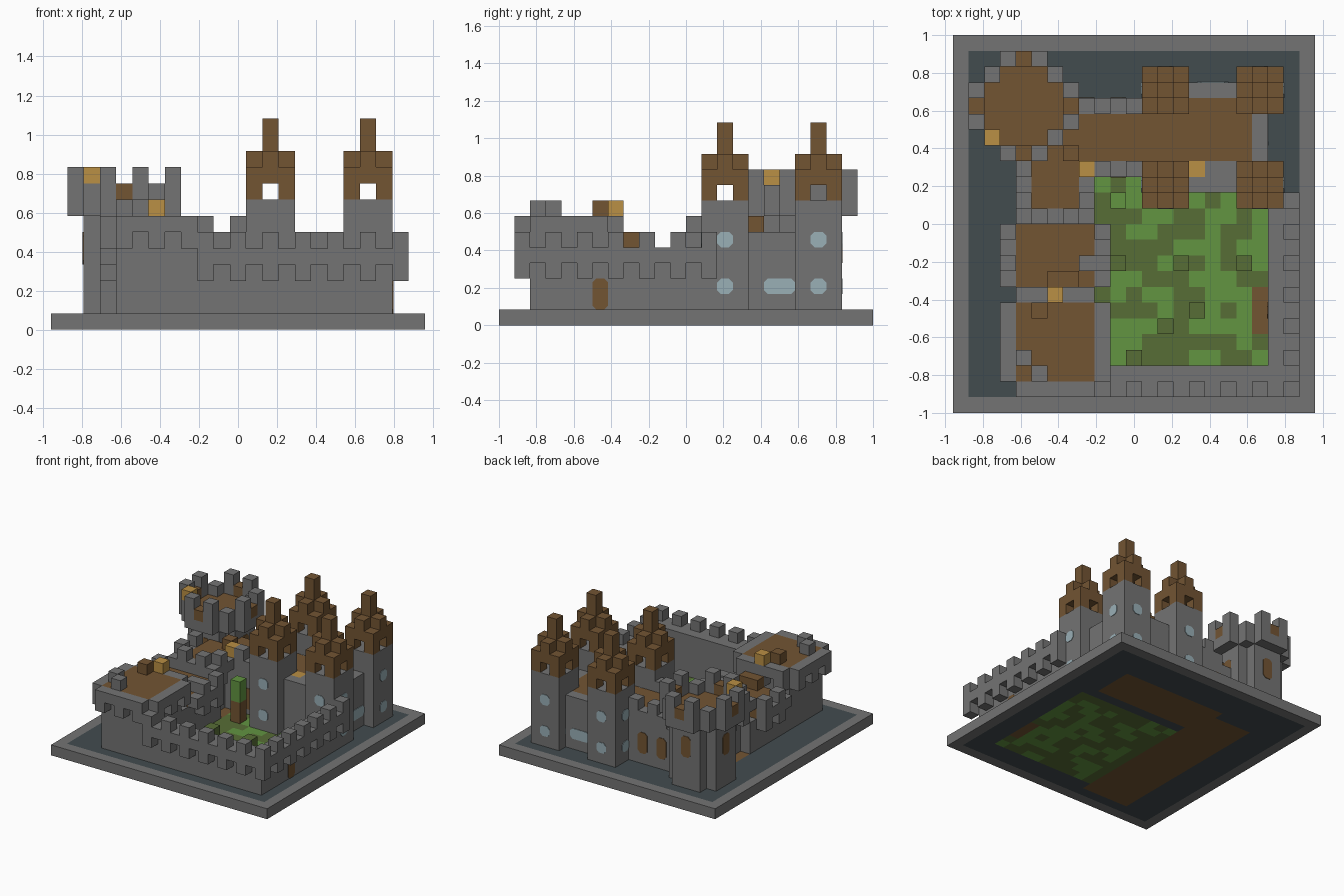
import bpy, bmesh, math
from mathutils import Vector

old = bpy.data.objects.get("Cube")
if old:
    bpy.data.objects.remove(old, do_unlink=True)

U = 1 / 12                       # block size
CENTRE = Vector((11.5, 12, 0))

COLOURS = {
    "stone": (115, 115, 115), "slate": (68, 77, 80), "wood": (114, 85, 54),
    "gold": (184, 142, 70), "grass": (98, 147, 67), "hedge": (88, 109, 57),
    "glass": (152, 174, 181),
}
NAMES = list(COLOURS)
MATS = []
for name, rgb in COLOURS.items():
    col = [(c / 255) ** 2.2 for c in rgb] + [1]
    m = bpy.data.materials.new(name)
    m.use_nodes = True
    m.diffuse_color = col
    bsdf = next(n for n in m.node_tree.nodes if n.type == 'BSDF_PRINCIPLED')
    bsdf.inputs["Base Color"].default_value = col
    bsdf.inputs["Roughness"].default_value = 0.9
    MATS.append(m)

cells = {}                       # block position -> (part, colour)


def fill(part, colour, xs, ys, zs):
    """Fill an inclusive box of blocks; a single number means one layer."""
    span = [range(a, a + 1) if isinstance(a, int) else range(a[0], a[1] + 1)
            for a in (xs, ys, zs)]
    for i in span[0]:
        for j in span[1]:
            for k in span[2]:
                cells[i, j, k] = (part, NAMES.index(colour))


def parapet(part, xs, ys, k, parity=0, merlon=True):
    """Overhanging course with alternating corbels below and merlons above."""
    for i in range(xs[0], xs[1] + 1):
        for j in range(ys[0], ys[1] + 1):
            fill(part, "stone", i, j, k)
            if (i + j) % 2 == parity:
                fill(part, "stone", i, j, k - 1)
                if merlon:
                    fill(part, "stone", i, j, k + 1)


# Base slab with moat, floors and lawn
fill("base", "stone", (0, 22), (0, 23), 0)
fill("base", "slate", (1, 21), (1, 22), 0)
fill("base", "wood", (4, 8), (2, 18), 0)
fill("base", "wood", (8, 18), (16, 19), 0)
fill("base", "hedge", (9, 19), (3, 14), 0)
LAWN = ["LLDDDLDLLD", "DDLLDDLLDL", "DLLDDDLDDL", "DDDDLLLDLL",
        "LDDLLDLDDL", "LLDDDLLLDD", "LDLLDDLLLL", "DDDLDDLDLL",
        "LLLDDLLLLL", "LLDDDDDDLD", "LDDDDLLDDL"]
for r, row in enumerate(LAWN):
    for c, ch in enumerate(row):
        if ch == "L":
            fill("base", "grass", 10 + c, 13 - r, 0)
fill("base", "grass", 9, 14, 0)
fill("base", "grass", 11, 14, 0)
fill("base", "wood", 19, (5, 7), 0)

# Curtain walls
fill("front_wall", "stone", (9, 20), 2, (1, 4))
parapet("front_wall", (9, 21), (1, 1), 4)
fill("side_wall", "stone", 20, (3, 12), (1, 4))
parapet("side_wall", (21, 21), (2, 13), 4)

# Gatehouse
fill("gatehouse", "stone", (4, 8), (2, 6), (1, 5))
fill("gatehouse", "wood", (4, 8), (2, 6), 6)
for x in (3, 9):
    parapet("gatehouse", (x, x), (2, 6), 6, 1, False)
for y in (1, 7):
    parapet("gatehouse", (4, 8), (y, y), 6, 1, False)
for i, j, colour in ((5, 2, "stone"), (4, 3, "stone"), (5, 6, "wood"), (6, 7, "gold")):
    fill("gatehouse_crates", colour, i, j, 7)

# Low range joining the gatehouse to the hall
fill("low_range", "stone", (4, 8), (7, 12), (1, 3))
fill("low_range", "wood", (4, 8), (8, 11), 4)
for x in (3, 9):
    parapet("low_range", (x, x), (8, 11), 4)
fill("low_range", "stone", 8, 9, 5)
fill("low_range", "wood", (6, 7), 8, 5)

# Great hall and its wing
fill("hall", "stone", (5, 7), (13, 16), (1, 4))
fill("hall", "stone", (7, 11), (15, 19), (1, 4))
fill("hall", "wood", (5, 7), (13, 16), 5)
fill("hall", "wood", (7, 11), (16, 18), 5)
parapet("hall", (4, 8), (12, 12), 5, 1)
for x in (4, 8):
    parapet("hall", (x, x), (13, 15), 5, 1)
for y in (15, 19):
    parapet("hall", (8, 11), (y, y), 5)
fill("hall_crates", "gold", 8, 15, 6)
fill("hall_crates", "wood", 7, 16, 6)

# Round tower
TX, TY = 4, 19
for dx in range(-3, 4):
    for dy in range(-3, 4):
        i, j = TX + dx, TY + dy
        a, b = sorted((abs(dx), abs(dy)))
        if b < 3 and a + b < 4:
            fill("round_tower", "stone", i, j, (1, 6))
            fill("round_tower", "wood", i, j, 7)
        elif (a, b) == (2, 2):
            fill("round_tower", "stone", i, j, (7, 8))
        elif (a, b) == (1, 3):
            fill("round_tower", "stone", i, j, (7, 9))
        elif (a, b) == (0, 3):
            fill("round_tower", "stone", i, j, 7)
            fill("round_tower", "wood", i, j, 8)
fill("round_tower_crate", "gold", 2, 17, 9)

# Keep between the four spired towers
fill("keep", "stone", (12, 19), (14, 20), (1, 5))
fill("keep", "wood", (12, 18), (16, 19), 5)
fill("keep", "wood", (12, 14), 15, 5)
fill("keep", "gold", 15, 15, 5)

TOWERS = [(cx, cy) for cx in (13, 19) for cy in (14, 20)]
for n, (cx, cy) in enumerate(TOWERS):
    part = "keep_tower_%d" % (n + 1)
    whole_x, whole_y = (cx - 1, cx + 1), (cy - 1, cy + 1)
    fill(part, "stone", whole_x, whole_y, (1, 7))
    for sx in (-1, 1):
        for sy in (-1, 1):
            fill(part, "wood", cx + sx, cy + sy, 8)
    fill(part, "wood", whole_x, whole_y, 9)
    fill(part, "wood", whole_x, cy, 10)
    fill(part, "wood", cx, whole_y, 10)
    fill(part, "wood", cx, cy, (11, 12))

# Courtyard tree and bushes
fill("tree_trunk", "wood", 10, 13, (1, 2))
fill("tree_crown", "grass", 10, 13, (3, 4))
for i, j in ((10, 9), (14, 9), (18, 9), (15, 6), (13, 5), (11, 3)):
    fill("bushes", "hedge", i, j, 1)

# Turn the blocks into one mesh per part, keeping outer faces only
DIRS = [Vector(d) for d in ((1, 0, 0), (-1, 0, 0), (0, 1, 0),
                            (0, -1, 0), (0, 0, 1), (0, 0, -1))]


def finish(bm, name):
    me = bpy.data.meshes.new(name)
    bm.to_mesh(me)
    bm.free()
    for m in MATS:
        me.materials.append(m)
    ob = bpy.data.objects.new(name, me)
    bpy.context.collection.objects.link(ob)


for part in sorted({p for p, c in cells.values()}):
    bm = bmesh.new()
    for pos, (owner, colour) in cells.items():
        if owner != part:
            continue
        mid = Vector(pos) + Vector((0.5, 0.5, 0.5))
        for d in DIRS:
            if tuple(int(v) for v in Vector(pos) + d) in cells:
                continue
            s = Vector((d.y, d.z, d.x))
            t = d.cross(s)
            quad = [mid + (d + s * a + t * b) / 2
                    for a, b in ((-1, -1), (1, -1), (1, 1), (-1, 1))]
            f = bm.faces.new([bm.verts.new((v - CENTRE) * U) for v in quad])
            f.material_index = colour
    bmesh.ops.remove_doubles(bm, verts=bm.verts[:], dist=U / 50)
    finish(bm, part)


# Windows and doors: thin plates with clipped corners
def plate(bm, colour, x, y, z, d, w, h):
    d = Vector(d)
    side, c = Vector((-d.y, d.x, 0)), 0.25
    a, b = w / 2, h / 2
    outline = [(a, b - c), (a - c, b), (c - a, b), (-a, b - c),
               (-a, c - b), (c - a, -b), (a - c, -b), (a, c - b)]
    mid = Vector((x, y, z)) + d * 0.05
    rings = [[bm.verts.new((mid + o + side * p + Vector((0, 0, q)) - CENTRE) * U)
              for p, q in outline] for o in (Vector(), d * -0.05)]
    faces = [bm.faces.new(rings[0])]
    for n in range(8):
        m = (n + 1) % 8
        faces.append(bm.faces.new((rings[0][m], rings[0][n], rings[1][n], rings[1][m])))
    for f in faces:
        f.material_index = NAMES.index(colour)


bm = bmesh.new()
for cx, cy in TOWERS:
    for d in DIRS[:4]:
        for z in (2.5, 5.5):
            plate(bm, "glass", cx + 0.5 + d.x * 1.5, cy + 0.5 + d.y * 1.5, z, d, 1, 1)
plate(bm, "glass", 20, 18, 2.5, DIRS[0], 2, 1)
plate(bm, "glass", 16.5, 21, 2.5, DIRS[2], 2, 1)
finish(bm, "keep_windows")

bm = bmesh.new()
for d in DIRS[:4]:
    plate(bm, "wood", TX + 0.5 + d.x * 2.5, TY + 0.5 + d.y * 2.5, 5, d, 1, 2)
for x in (8.5, 10.5):
    plate(bm, "wood", x, 20, 3, DIRS[2], 1, 2)
plate(bm, "wood", 10.5, 15, 2.5, DIRS[3], 1, 2)
finish(bm, "hall_shutters")

bm = bmesh.new()
plate(bm, "wood", 21, 6.5, 2, DIRS[0], 1, 2)
plate(bm, "wood", 20, 6.5, 2, DIRS[1], 1, 2)
finish(bm, "side_door")
